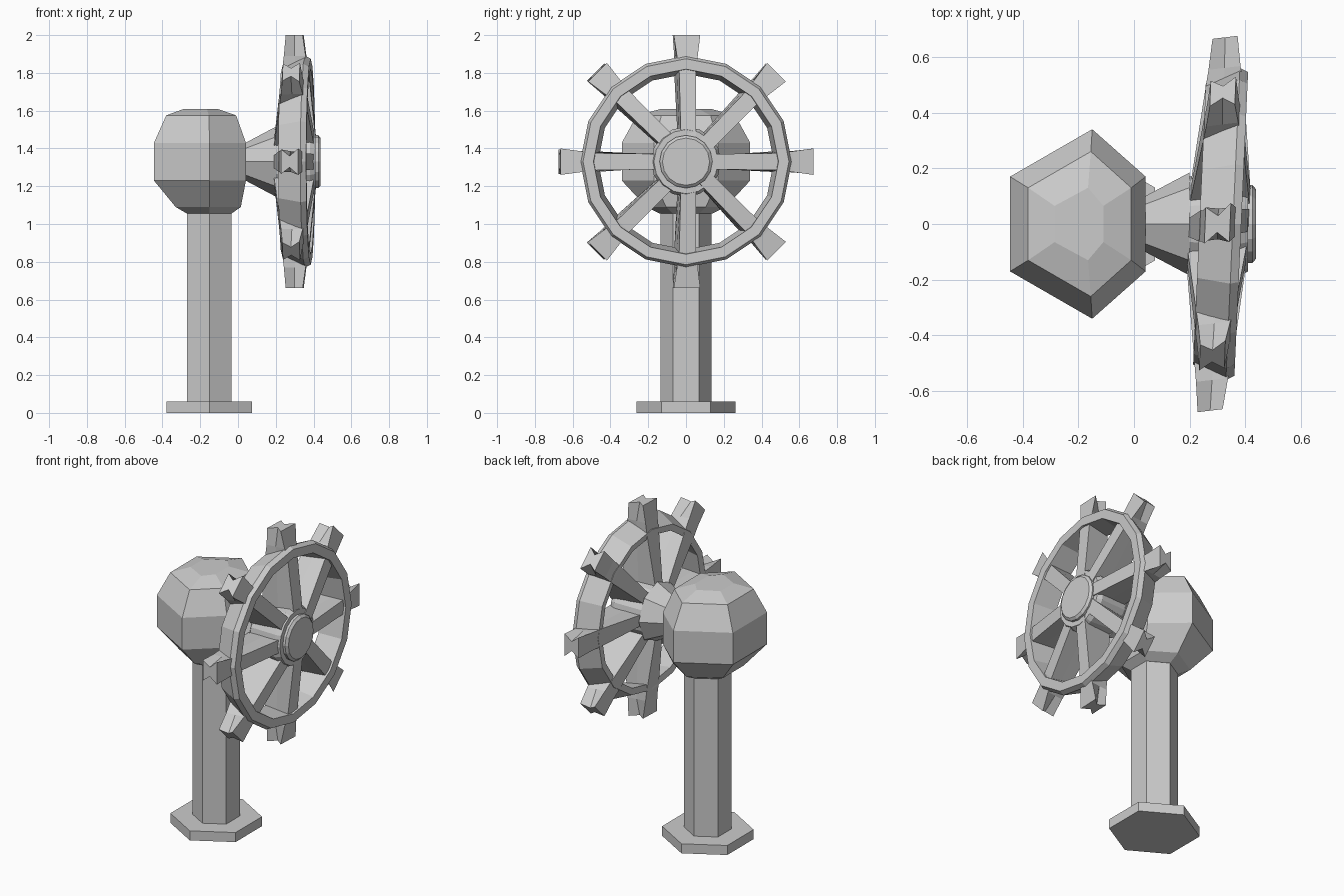
import bpy, bmesh, math
from mathutils import Matrix, Vector

if "Cube" in bpy.data.objects:
    bpy.data.objects.remove(bpy.data.objects["Cube"])

AXIS_Z = 1.33   # height of the wheel axle


def loft(name, sections, closed=False):
    """Skin a list of equal-length point rings into one mesh object."""
    bm = bmesh.new()
    rings = [[bm.verts.new(p) for p in s] for s in sections]
    n = len(rings[0])
    pairs = list(zip(rings, rings[1:]))
    if closed:
        pairs.append((rings[-1], rings[0]))
    else:
        bm.faces.new(rings[0])
        bm.faces.new(rings[-1])
    for a, b in pairs:
        for i in range(n):
            j = (i + 1) % n
            bm.faces.new((a[i], a[j], b[j], b[i]))
    bmesh.ops.recalc_face_normals(bm, faces=bm.faces)
    me = bpy.data.meshes.new(name)
    bm.to_mesh(me)
    bm.free()
    ob = bpy.data.objects.new(name, me)
    bpy.context.collection.objects.link(ob)
    return ob


def hex_ring(z, r, left, mid, right):
    """Hexagon with points along y, given separate left and right x."""
    h = r / 2
    return [(mid, r, z), (left, h, z), (left, -h, z),
            (mid, -r, z), (right, -h, z), (right, h, z)]


def axle_ring(x, r, sides):
    """Circle around the wheel axle."""
    return [(x, r * math.cos(2 * math.pi * i / sides),
             AXIS_Z + r * math.sin(2 * math.pi * i / sides)) for i in range(sides)]


def lathe(name, profile, sides, closed=False):
    return loft(name, [axle_ring(x, r, sides) for x, r in profile], closed)


def prism(name, z0, z1, r):
    a = r * math.cos(math.pi / 6)
    cx = -0.152
    return loft(name, [hex_ring(z, r, cx - a, cx, cx + a) for z in (z0, z1)])


def lean(ob, x_by_y, y_by_x=0.0):
    """Slight lean of the wheel as seen from above."""
    for v in ob.data.vertices:
        x, y, z = v.co
        v.co = (x + x_by_y * y, y + y_by_x * (x - 0.3), z)


# Stand
prism("base_plate", 0, 0.06, 0.262)
prism("post", 0.06, 1.07, 0.136)

# Faceted head, flatter on the wheel side
loft("head", [hex_ring(*p) for p in (
    (1.055, 0.14, -0.27, -0.152, -0.035),
    (1.09, 0.21, -0.33, -0.152, 0.015),
    (1.23, 0.34, -0.445, -0.15, 0.042),
    (1.43, 0.34, -0.445, -0.15, 0.042),
    (1.575, 0.26, -0.38, -0.155, -0.01),
    (1.61, 0.13, -0.285, -0.165, -0.11))])

# Axle cone, hub and front cap
lathe("axle_cone", [(0.0, 0.09), (0.04, 0.1), (0.2, 0.185)], 8)
lathe("hub", [(0.2, 0.17), (0.38, 0.185), (0.41, 0.17)], 16)
lathe("hub_cap", [(0.4, 0.14), (0.425, 0.14), (0.438, 0.125)], 16)

# Wheel rim
rim = lathe("rim", [(0.235, 0.505), (0.355, 0.56), (0.385, 0.545),
                    (0.385, 0.49), (0.24, 0.465)], 16, closed=True)
lean(rim, 0.045)

# Spokes: radius, back x, front x, half widths at back, middle, front
STATIONS = [(0.10, 0.19, 0.415, 0.03, 0.035, 0.04),
            (0.48, 0.235, 0.375, 0.055, 0.05, 0.045),
            (0.56, 0.245, 0.36, 0.056, 0.055, 0.055),
            (0.67, 0.255, 0.345, 0.065, 0.03, 0.07)]
for k in range(8):
    rot = Matrix.Rotation(k * math.pi / 4, 4, 'X')
    sections = []
    for r, xb, xf, wb, wm, wf in STATIONS:
        xm = (xb + xf) / 2
        outline = [(xb, -wb), (xm, -wm), (xf, -wf), (xf, wf), (xm, wm), (xb, wb)]
        sections.append([rot @ Vector((x, w, r)) + Vector((0, 0, AXIS_Z))
                         for x, w in outline])
    lean(loft(f"spoke_{k + 1}", sections), 0.04, 0.12)
